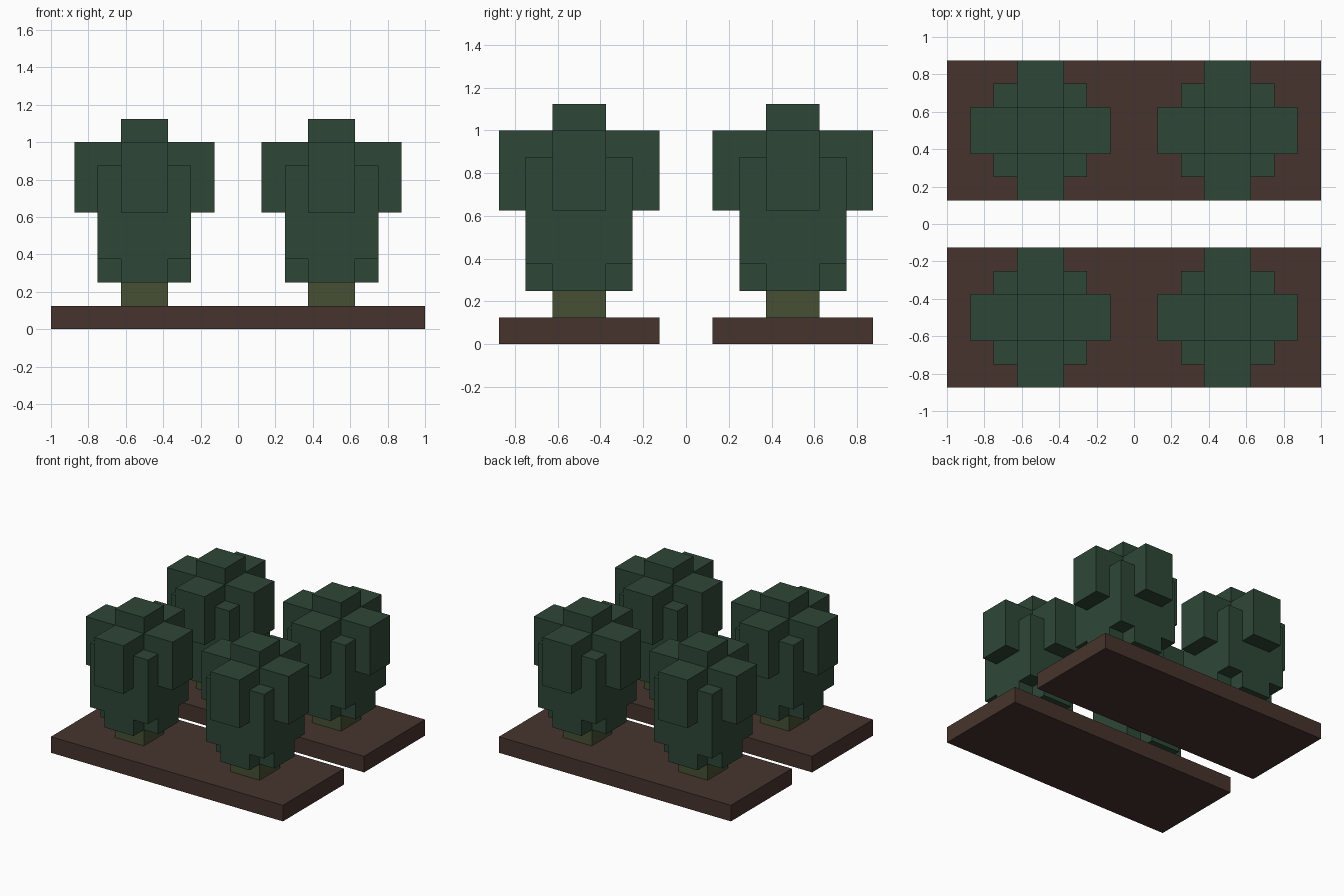
import bpy, bmesh
from mathutils import Vector

if "Cube" in bpy.data.objects:
    bpy.data.objects.remove(bpy.data.objects["Cube"], do_unlink=True)

U = 0.125  # block unit


def material(name, color):
    m = bpy.data.materials.new(name)
    m.use_nodes = True
    m.diffuse_color = (*color, 1)
    m.node_tree.nodes["Principled BSDF"].inputs["Base Color"].default_value = (*color, 1)
    return m


SOIL = material("soil brown", (0.063, 0.034, 0.026))
STEM = material("stem olive", (0.061, 0.080, 0.034))
LEAF = material("leaf green", (0.027, 0.063, 0.037))


def blocks(name, boxes, mat):
    """Merged shell of boxes (half x, half y, bottom, top), in block units."""
    cells = {(i, j, k) for hx, hy, low, high in boxes
             for i in range(-hx, hx) for j in range(-hy, hy) for k in range(low, high)}
    bm = bmesh.new()
    for cell in cells:
        centre = Vector(cell) + Vector((0.5, 0.5, 0.5))
        for axis in range(3):
            for side in (-1, 1):
                n = Vector((0, 0, 0))
                n[axis] = side
                if tuple(int(c + d) for c, d in zip(cell, n)) in cells:
                    continue
                # Outward square on each exposed side
                u = Vector((0, 0, 0))
                u[(axis + 1) % 3] = 0.5
                v = n.cross(u)
                mid = centre + n / 2
                corners = (mid - u - v, mid + u - v, mid + u + v, mid - u + v)
                bm.faces.new([bm.verts.new(c * U) for c in corners])
    bmesh.ops.remove_doubles(bm, verts=bm.verts, dist=0.001)
    bmesh.ops.dissolve_limit(bm, angle_limit=0.01, verts=bm.verts, edges=bm.edges)
    mesh = bpy.data.meshes.new(name)
    bm.to_mesh(mesh)
    bm.free()
    mesh.materials.append(mat)
    return mesh


def place(name, mesh, x, y):
    ob = bpy.data.objects.new(name, mesh)
    ob.location = (x, y, 0)
    bpy.context.collection.objects.link(ob)


bed = blocks("soil_bed", [(8, 3, 0, 1)], SOIL)
stem = blocks("stem", [(1, 1, 1, 2)], STEM)
crown = blocks("crown", [
    (1, 1, 2, 9),                 # central column
    (2, 1, 2, 5), (1, 2, 2, 5),   # lower cross
    (2, 2, 3, 7),                 # corner posts
    (3, 1, 5, 8), (1, 3, 5, 8),   # upper lobes
], LEAF)

# Two beds with two plants each
for row, y in (("front", -0.5), ("back", 0.5)):
    place(f"{row}_soil_bed", bed, 0, y)
    for side, x in (("right", -0.5), ("left", 0.5)):
        place(f"{row}_{side}_stem", stem, x, y)
        place(f"{row}_{side}_crown", crown, x, y)
